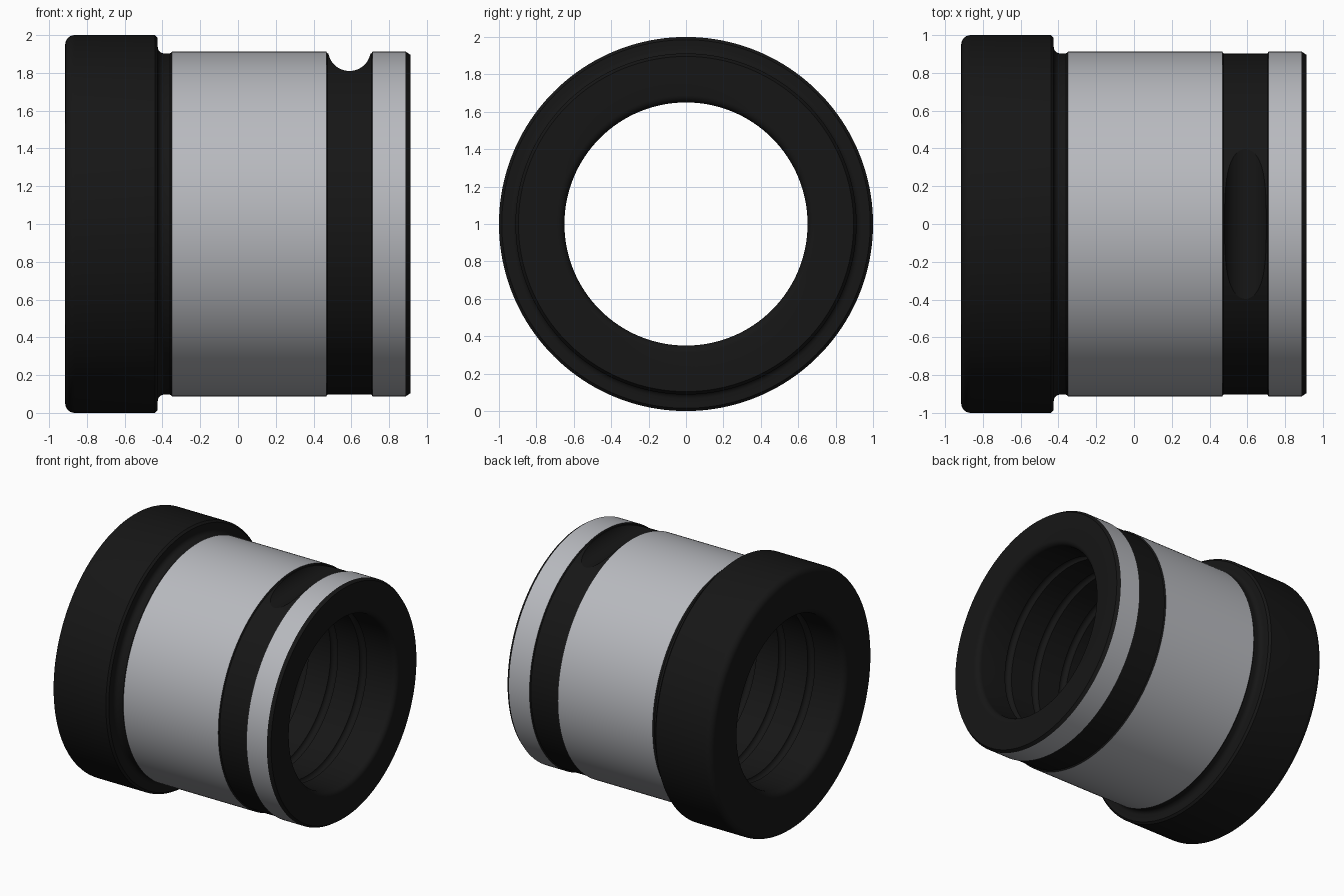
import bpy, bmesh, math
from mathutils import Matrix, Vector

if "Cube" in bpy.data.objects:
    bpy.data.objects.remove(bpy.data.objects["Cube"])

SEG = 160

def material(name, c):
    m = bpy.data.materials.new(name)
    m.diffuse_color = (*c, 1)
    m.use_nodes = True
    m.node_tree.nodes["Principled BSDF"].inputs["Base Color"].default_value = m.diffuse_color
    return m

black = material("black", (0.008, 0.008, 0.008))
steel = material("steel", (0.48, 0.49, 0.52))

def arc(cx, cr, rad, a0, a1, n=6):
    """Profile points (x, radius) along an arc, angles in degrees."""
    return [(cx + rad * math.cos(math.radians(a0 + (a1 - a0) * i / n)),
             cr + rad * math.sin(math.radians(a0 + (a1 - a0) * i / n))) for i in range(n + 1)]

def smooth(ob):
    bpy.ops.object.select_all(action='DESELECT')
    ob.select_set(True)
    bpy.context.view_layer.objects.active = ob
    bpy.ops.object.shade_smooth_by_angle(angle=math.radians(25))

# Outer profile: flange, undercut, ground body, black band, ground end ring
outer = arc(-0.865, 0.95, 0.05, 180, 90)
outer += [(-0.44, 1.0), (-0.425, 0.985)]
outer += arc(-0.39, 0.938, 0.035, 180, 270)
outer += [(-0.36, 0.903), (-0.35, 0.912), (0.468, 0.912), (0.474, 0.902),
          (0.706, 0.902), (0.712, 0.912), (0.888, 0.912), (0.912, 0.896)]

# Bore profile: rounded mouths and evenly spaced shallow oil grooves
inner = arc(0.872, 0.69, 0.04, 0, -90)
for i in range(6):
    x = 0.625 - 0.25 * i
    inner += arc(x, 0.65, 0.03, 0, 180, 8)
inner += arc(-0.865, 0.70, 0.05, 270, 180)
profile = outer + inner

bm = bmesh.new()
rings = []
for i in range(SEG):
    a = 2 * math.pi * i / SEG
    rings.append([bm.verts.new((x, r * math.sin(a), 1 + r * math.cos(a))) for x, r in profile])
n = len(profile)
for i in range(SEG):
    p, q = rings[i], rings[(i + 1) % SEG]
    for j in range(n):
        k = (j + 1) % n
        f = bm.faces.new((p[j], p[k], q[k], q[j]))
        ground = min(profile[j][1], profile[k][1]) > 0.91 and max(profile[j][1], profile[k][1]) < 0.914
        f.material_index = 1 if ground and profile[j][0] > -0.355 else 0
bmesh.ops.recalc_face_normals(bm, faces=bm.faces)
me = bpy.data.meshes.new("flanged_bushing")
bm.to_mesh(me)
bm.free()
me.materials.append(black)
me.materials.append(steel)
bushing = bpy.data.objects.new("flanged_bushing", me)
bpy.context.collection.objects.link(bushing)

# Round-bottomed notch across the top of the black band
bpy.ops.mesh.primitive_cylinder_add(vertices=64, radius=0.113, depth=1.4,
                                    location=(0.59, 0, 1.923), rotation=(math.pi / 2, 0, 0))
cutter = bpy.context.object
cutter.name = "notch_cutter"
cutter.data.materials.append(black)
cutter.hide_render = True
cutter.hide_viewport = False

mod = bushing.modifiers.new("notch", 'BOOLEAN')
mod.object = cutter
mod.operation = 'DIFFERENCE'
mod.solver = 'EXACT'
bpy.context.view_layer.objects.active = bushing
bpy.ops.object.modifier_apply(modifier="notch")
bpy.data.objects.remove(cutter, do_unlink=True)
smooth(bushing)
